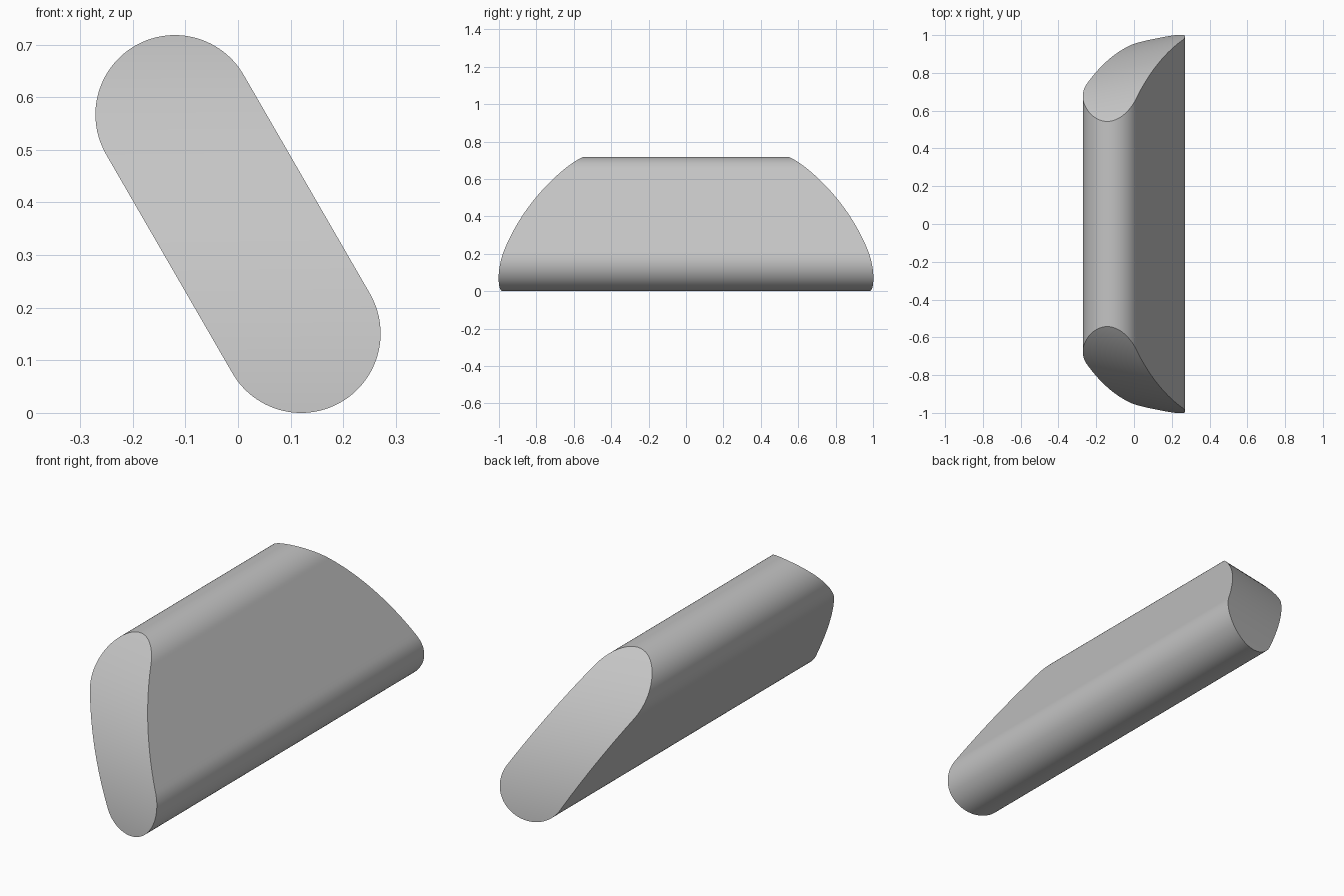
import bpy, bmesh, math

cube = bpy.data.objects.get("Cube")
if cube:
    bpy.data.objects.remove(cube, do_unlink=True)

# Leaning slot section: two arc centres joined by straight flanks
RADIUS = 0.151
LOW_Z, HIGH_Z = 0.151, 0.567
LEAN = math.radians(30)
LEVELS = 80


def section_x(z, side):
    """Edge of the leaning slot at height z, side is -1 or 1."""
    cz = z - side * RADIUS * math.sin(LEAN)
    cz = min(max(cz, LOW_Z), HIGH_Z)
    cx = -(cz - (LOW_Z + HIGH_Z) / 2) * math.tan(LEAN)
    return cx + side * math.sqrt(max(RADIUS ** 2 - (z - cz) ** 2, 0))


def end_y(x, z):
    """Slanted cylindrical end cut."""
    return 0.01 + math.sqrt(0.95 ** 2 - (z + 0.05) ** 2) + 0.2 * x


# Stack of horizontal rungs, closer together at the rounded top and bottom
bm = bmesh.new()
rings = []
height = HIGH_Z + RADIUS
for i in range(LEVELS + 1):
    z = height * (1 - math.cos(math.pi * i / LEVELS)) / 2
    ring = []
    for side, end in ((-1, -1), (1, -1), (1, 1), (-1, 1)):
        x = section_x(z, side)
        ring.append(bm.verts.new((x, end * end_y(x, z), z)))
    rings.append(ring)

# Curved ends and long sides
for low, high in zip(rings, rings[1:]):
    for k in range(4):
        n = (k + 1) % 4
        bm.faces.new((low[k], low[n], high[n], high[k]))
bmesh.ops.remove_doubles(bm, verts=bm.verts, dist=0.00001)
bmesh.ops.recalc_face_normals(bm, faces=bm.faces)

mesh = bpy.data.meshes.new("slanted_bar")
bm.to_mesh(mesh)
bm.free()
bar = bpy.data.objects.new("slanted_bar", mesh)
bpy.context.collection.objects.link(bar)

# Plain grey finish
grey = bpy.data.materials.new("light_grey")
grey.use_nodes = True
color = (0.55, 0.55, 0.55, 1)
grey.diffuse_color = color
grey.node_tree.nodes["Principled BSDF"].inputs["Base Color"].default_value = color
mesh.materials.append(grey)

bpy.ops.object.select_all(action='DESELECT')
bar.select_set(True)
bpy.context.view_layer.objects.active = bar
bpy.ops.object.shade_smooth_by_angle(angle=math.radians(30))
